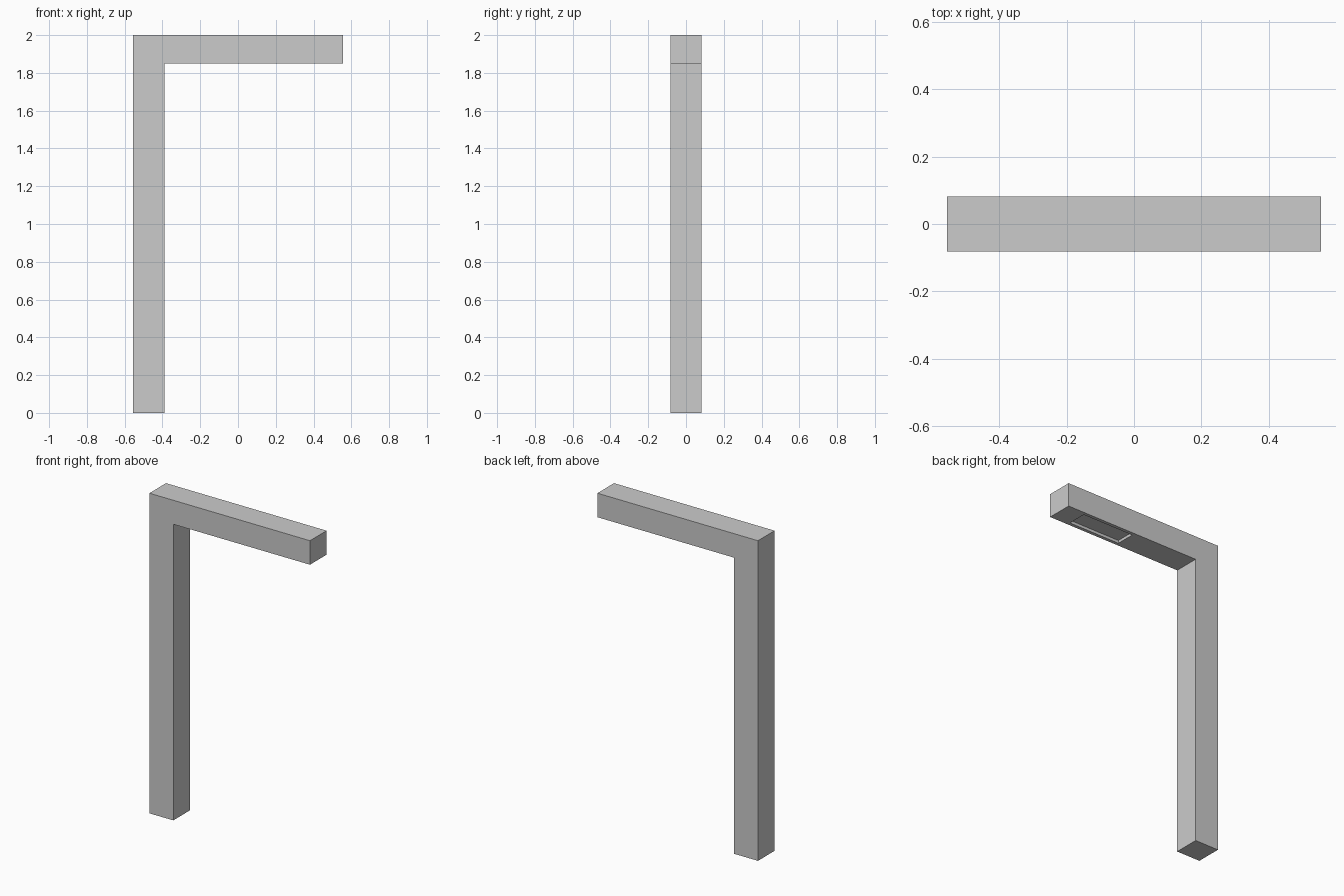
import bpy, bmesh
from mathutils import Vector

if "Cube" in bpy.data.objects:
    bpy.data.objects.remove(bpy.data.objects["Cube"])

HALF_X, HALF_Y = 0.555, 0.082
POST_IN = -0.39          # inner side of the post
ARM_Z, TOP = 1.85, 2.0   # underside and top of the arm

# L-shaped post and arm, extruded front to back
bm = bmesh.new()
profile = [(-HALF_X, 0), (POST_IN, 0), (POST_IN, ARM_Z),
           (HALF_X, ARM_Z), (HALF_X, TOP), (-HALF_X, TOP)]
front = bm.faces.new([bm.verts.new((x, -HALF_Y, z)) for x, z in profile])
ext = bmesh.ops.extrude_face_region(bm, geom=[front])
bmesh.ops.translate(bm, vec=(0, 2 * HALF_Y, 0),
                    verts=[v for v in ext["geom"] if isinstance(v, bmesh.types.BMVert)])
bmesh.ops.recalc_face_normals(bm, faces=bm.faces)

# Shallow lamp recess in the underside of the arm
under = next(f for f in bm.faces
             if f.normal.z < -0.9 and f.calc_center_median().z > 1)
bmesh.ops.inset_individual(bm, faces=[under], thickness=0.02)
X0, X1, Y, DEPTH = 0.065, 0.425, 0.061, 0.018
mid = under.calc_center_median().x
for v in under.verts:
    v.co = Vector((X1 if v.co.x > mid else X0, Y if v.co.y > 0 else -Y, ARM_Z))
ext = bmesh.ops.extrude_discrete_faces(bm, faces=[under])
bmesh.ops.translate(bm, vec=(0, 0, DEPTH), verts=list(ext["faces"][0].verts))

mesh = bpy.data.meshes.new("lamp_post")
bm.to_mesh(mesh)
bm.free()
bpy.context.collection.objects.link(bpy.data.objects.new("lamp_post", mesh))
